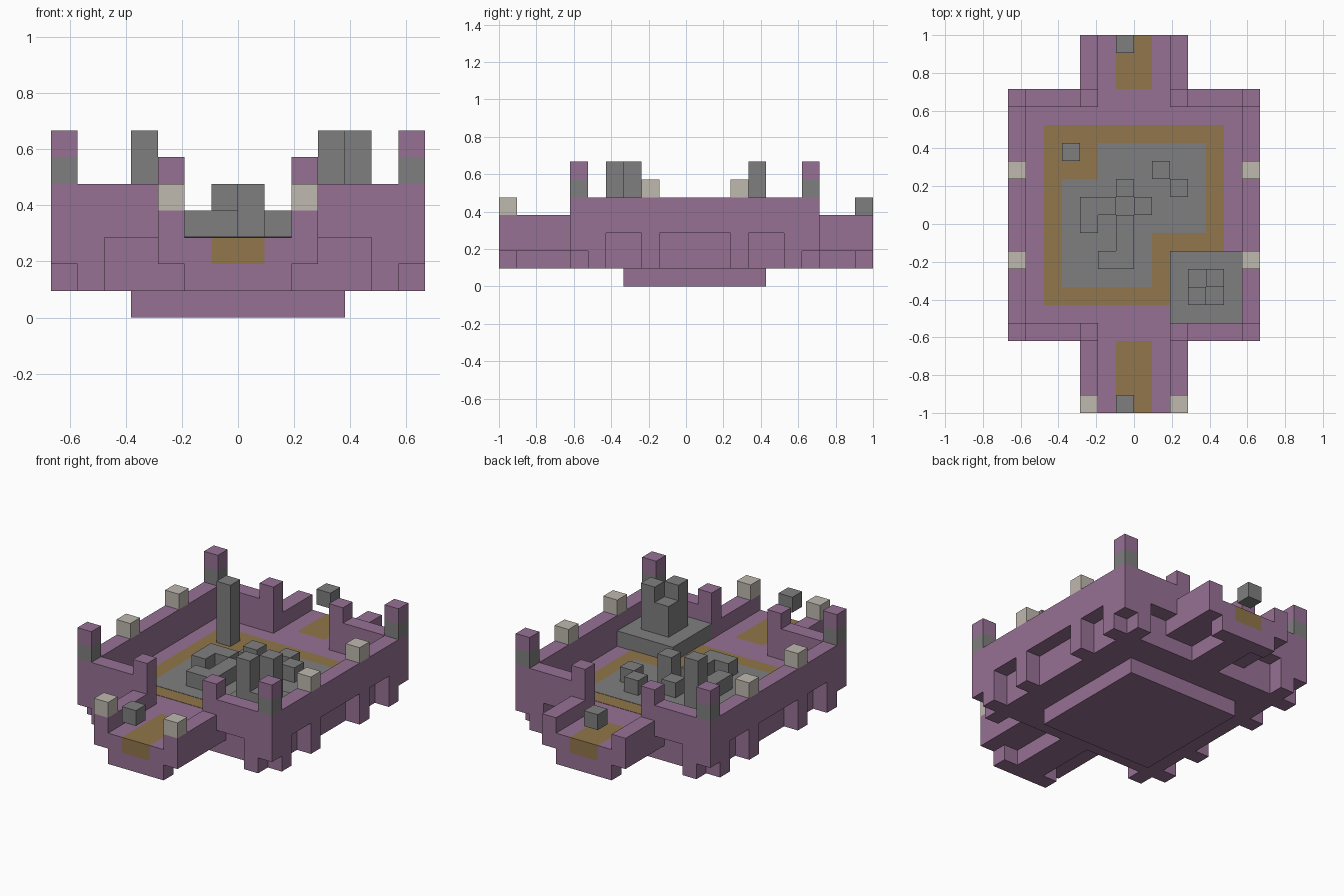
import bpy

cube = bpy.data.objects.get("Cube")
if cube:
    bpy.data.objects.remove(cube)

U = 2 / 21  # size of one block


def material(name, rgb):
    m = bpy.data.materials.new(name)
    m.use_nodes = True
    col = (*rgb, 1)
    m.diffuse_color = col
    m.node_tree.nodes["Principled BSDF"].inputs["Base Color"].default_value = col
    return m


PURPLE = material("purple_stone", (0.31, 0.165, 0.296))
GRAY = material("gray_stone", (0.212, 0.212, 0.212))
TAN = material("pale_stone", (0.52, 0.48, 0.43))
BROWN = material("brown_path", (0.283, 0.181, 0.07))


def box(name, x, y, z, mat):
    """Box from (low, high) pairs in block units, courtyard centred on zero."""
    verts = [(a * U, (b + 0.5) * U, c * U) for a in x for b in y for c in z]
    faces = [(0, 1, 3, 2), (4, 6, 7, 5), (0, 4, 5, 1),
             (2, 3, 7, 6), (0, 2, 6, 4), (1, 5, 7, 3)]
    mesh = bpy.data.meshes.new(name)
    mesh.from_pydata(verts, [], faces)
    mesh.materials.append(mat)
    obj = bpy.data.objects.new(name, mesh)
    bpy.context.collection.objects.link(obj)


def flip(pair, s):
    return tuple(sorted(s * p for p in pair))


# Foundation and courtyard floor
box("foundation", (-4, 4), (-4, 4), (0, 1), PURPLE)
box("floor", (-6, 6), (-6, 6), (1, 3), PURPLE)

# Painted ground plates
box("brown_ground", (-5, 5), (-5, 5), (3, 3.02), BROWN)
box("gray_ground_front", (-4, 1), (-4, 2), (3, 3.04), GRAY)
box("gray_ground_back", (-2, 4), (-1, 4), (3, 3.04), GRAY)

for sx in (-1, 1):
    # Side walls with downward teeth and pale battlements
    side = flip((6, 7), sx)
    box("side_wall", side, (-6, 6), (3, 5), PURPLE)
    for y in (-6, -3, 2, 5):
        box("side_tooth", side, (y, y + 1), (1, 3), PURPLE)
    for y in (-3, 2):
        box("side_battlement", side, (y, y + 1), (5, 6), TAN)

    for sy in (-1, 1):
        # Corner towers
        end = flip((6, 7), sy)
        box("corner_base", side, end, (2, 5), PURPLE)
        box("corner_band", side, end, (5, 6), GRAY)
        box("corner_top", side, end, (6, 7), PURPLE)
        # End walls beside the gates
        box("end_wall", flip((3, 6), sx), end, (3, 5), PURPLE)
        box("end_tooth", flip((5, 6), sx), end, (1, 3), PURPLE)
        box("gate_post", flip((2, 3), sx), end, (2, 6), PURPLE)
        # Gate side walls
        out = (7, 11) if sy < 0 else (7, 10)
        box("gate_wall", flip((2, 3), sx), flip(out, sy), (2, 4), PURPLE)
        box("gate_floor", flip((1, 2), sx), flip((6, out[1]), sy), (2, 3), PURPLE)
    box("gate_battlement", flip((2, 3), sx), (-11, -10), (4, 5), TAN)

# Gate paths, undersides and floating blocks
for sy, tip in ((-1, 11), (1, 10)):
    box("gate_threshold", (-1, 1), flip((6, 7), sy), (2, 3), PURPLE)
    box("gate_path", (-1, 1), flip((7, tip), sy), (2, 3), BROWN)
    box("gate_keel", (-1, 1), flip((6, tip - 1), sy), (1, 2), PURPLE)
    box("gate_lip", (-2, 2), flip((tip - 1, tip), sy), (1, 2), PURPLE)
    box("floating_block", (-1, 0), flip((tip - 1, tip), sy), (4, 5), GRAY)

# Corner platform with stepped columns
box("platform", (2, 6), (-6, -2), (3, 4), GRAY)
for x, y, top in ((3, -5, 7), (4, -4, 7), (3, -4, 6), (4, -5, 5)):
    box("platform_column", (x, x + 1), (y, y + 1), (4, top), GRAY)

# Lone pillar
box("pillar", (-4, -3), (3, 4), (3, 7), GRAY)

# Scattered rubble blocks
rubble = [(1, 2), (2, 1), (-1, 1), (-3, 0), (-2, 0), (-3, -1),
          (-1, -1), (-1, -2), (-2, -3), (-1, -3)]
for x, y in rubble:
    box("rubble_block", (x, x + 1), (y, y + 1), (3, 4), GRAY)
box("rubble_stack", (0, 1), (0, 1), (3, 5), GRAY)
